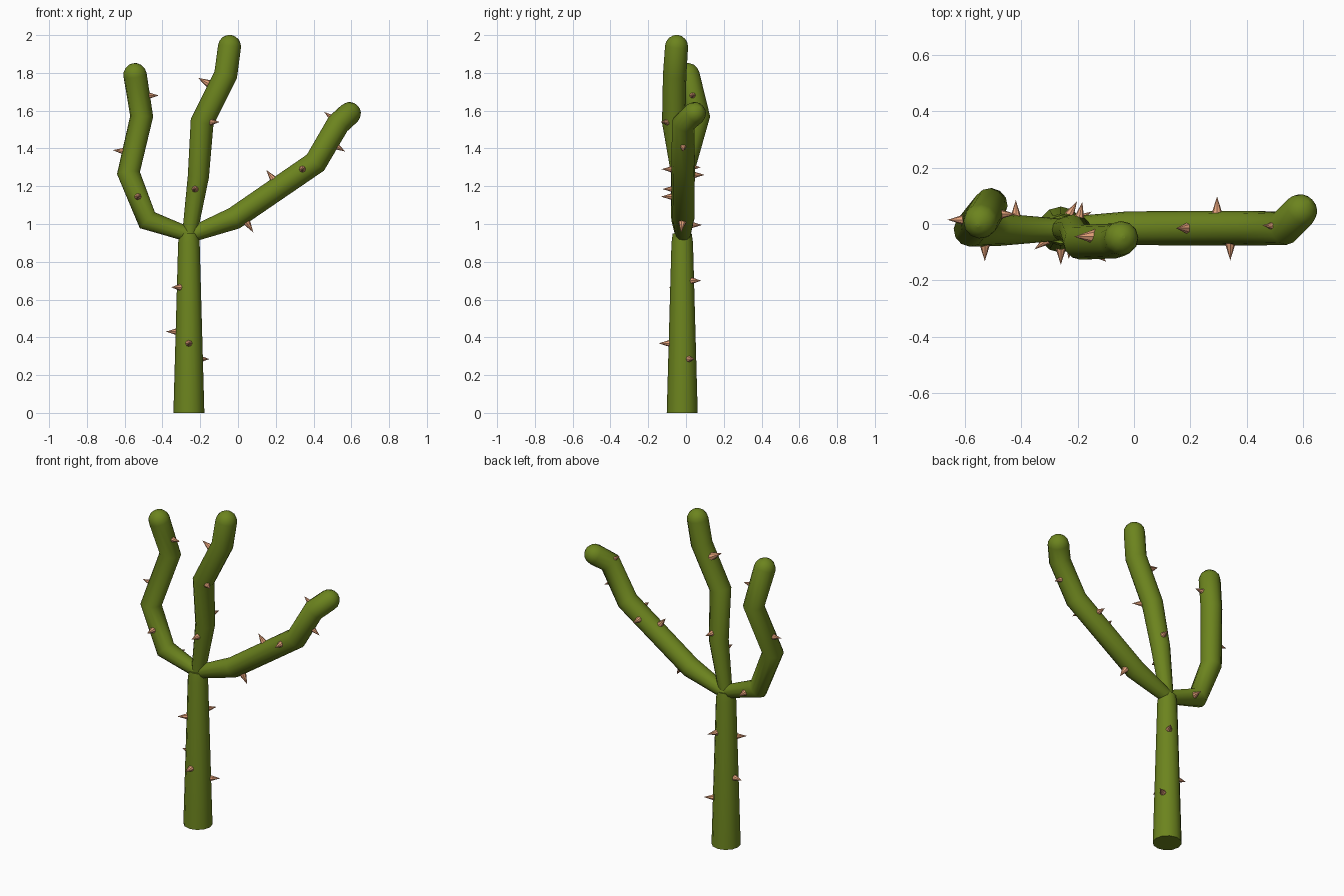
import bpy, math
from mathutils import Vector

if "Cube" in bpy.data.objects:
    bpy.data.objects.remove(bpy.data.objects["Cube"])


def material(name, colour):
    m = bpy.data.materials.new(name)
    m.diffuse_color = (*colour, 1)
    m.use_nodes = True
    m.node_tree.nodes["Principled BSDF"].inputs["Base Color"].default_value = m.diffuse_color
    return m


GREEN = material("cactus_green", (0.15, 0.23, 0.013))
TAN = material("spike_tan", (0.80, 0.37, 0.20))


def limb(name, points, domed=True):
    """Round tube through (x, y, z, radius) points, optionally with a domed tip."""
    pts = list(points)
    if domed:
        a, b = Vector(pts[-2][:3]), Vector(pts[-1][:3])
        d, r = (b - a).normalized(), pts[-1][3]
        for deg in (22, 45, 67, 85):
            t = math.radians(deg)
            pts.append((*(b + d * r * math.sin(t)), r * math.cos(t)))
    curve = bpy.data.curves.new(name, 'CURVE')
    curve.dimensions = '3D'
    curve.bevel_depth = 1.0
    curve.bevel_resolution = 4
    curve.use_fill_caps = True
    s = curve.splines.new('POLY')
    s.points.add(len(pts) - 1)
    for p, (x, y, z, r) in zip(s.points, pts):
        p.co = (x, y, z, 1)
        p.radius = r
    ob = bpy.data.objects.new(name, curve)
    bpy.context.collection.objects.link(ob)
    bpy.ops.object.select_all(action='DESELECT')
    ob.select_set(True)
    bpy.context.view_layer.objects.active = ob
    bpy.ops.object.convert(target='MESH')
    ob = bpy.context.object
    ob.data.materials.clear()
    ob.data.materials.append(GREEN)
    bpy.ops.object.shade_smooth_by_angle(angle=math.radians(50))


def spike(name, core, direction, skin, radius=0.021, length=0.055):
    """Cone leaving the limb axis point `core`, rooted just under the skin."""
    d = Vector(direction).normalized()
    depth = length + 0.012
    mid = Vector(core) + d * (skin - 0.012 + depth / 2)
    bpy.ops.mesh.primitive_cone_add(vertices=8, radius1=radius, radius2=0, depth=depth,
                                    location=mid, rotation=d.to_track_quat('Z', 'Y').to_euler())
    ob = bpy.context.object
    ob.name = name
    ob.data.materials.append(TAN)


# Trunk and three arms
limb("trunk", [(-0.26, -0.02, 0, 0.082), (-0.26, -0.02, 0.90, 0.057),
               (-0.26, -0.02, 0.95, 0.05)], domed=False)
limb("left_arm", [(-0.25, -0.02, 0.94, 0.038), (-0.48, -0.02, 1.02, 0.058),
                  (-0.58, -0.02, 1.27, 0.061), (-0.51, 0.067, 1.57, 0.061),
                  (-0.545, 0.01, 1.79, 0.062)])
limb("middle_arm", [(-0.26, -0.02, 0.92, 0.038), (-0.21, -0.02, 1.25, 0.056),
                    (-0.19, -0.065, 1.54, 0.062), (-0.065, -0.06, 1.79, 0.062),
                    (-0.045, -0.05, 1.94, 0.061)])
limb("right_arm", [(-0.27, -0.015, 0.935, 0.038), (-0.02, -0.015, 1.03, 0.06),
                   (0.41, -0.015, 1.325, 0.062), (0.53, -0.015, 1.53, 0.062),
                   (0.59, 0.045, 1.585, 0.061)])

# Spikes: limb axis point, direction, limb radius there
SPIKES = {
    "trunk_spike": [
        ((-0.26, -0.02, 0.665), (-0.8, -0.6, 0), 0.062),
        ((-0.26, -0.02, 0.43), (-1, 0.15, 0), 0.068),
        ((-0.26, -0.02, 0.368), (0, -1, 0), 0.07),
        ((-0.26, -0.02, 0.285), (0.85, 0.5, 0), 0.071),
        ((-0.26, -0.02, 0.70), (0.5, 0.87, 0), 0.06)],
    "left_arm_spike": [
        ((-0.53, -0.02, 1.145), (0, -1, 0), 0.057),
        ((-0.55, 0.015, 1.38), (-1, 0, 0.1), 0.058),
        ((-0.53, 0.035, 1.68), (1, 0, 0), 0.056),
        ((-0.42, -0.02, 0.995), (0, 1, 0), 0.05)],
    "middle_arm_spike": [
        ((-0.222, -0.02, 1.185), (-0.1, -1, 0), 0.05),
        ((-0.19, -0.065, 1.54), (0.8, -0.6, 0), 0.06),
        ((-0.205, -0.03, 1.30), (0.2, 1, 0), 0.055)],
    "right_arm_spike": [
        ((0.02, -0.015, 1.05), (0.55, -0.1, -0.85), 0.058),
        ((0.22, -0.015, 1.195), (-0.62, 0, 0.8), 0.06),
        ((0.342, -0.015, 1.29), (0, -1, 0), 0.059),
        ((0.295, -0.015, 1.26), (0, 1, 0), 0.058),
        ((0.54, -0.01, 1.53), (-0.8, 0.05, 0.6), 0.05),
        ((0.47, -0.015, 1.44), (0.87, 0, -0.5), 0.058)],
}
for part, items in SPIKES.items():
    for i, (core, d, skin) in enumerate(items, 1):
        spike(f"{part}_{i}", core, d, skin)
spike("middle_arm_large_spike", (-0.095, -0.045, 1.71), (-0.88, 0, 0.48), 0.058, 0.028, 0.075)
